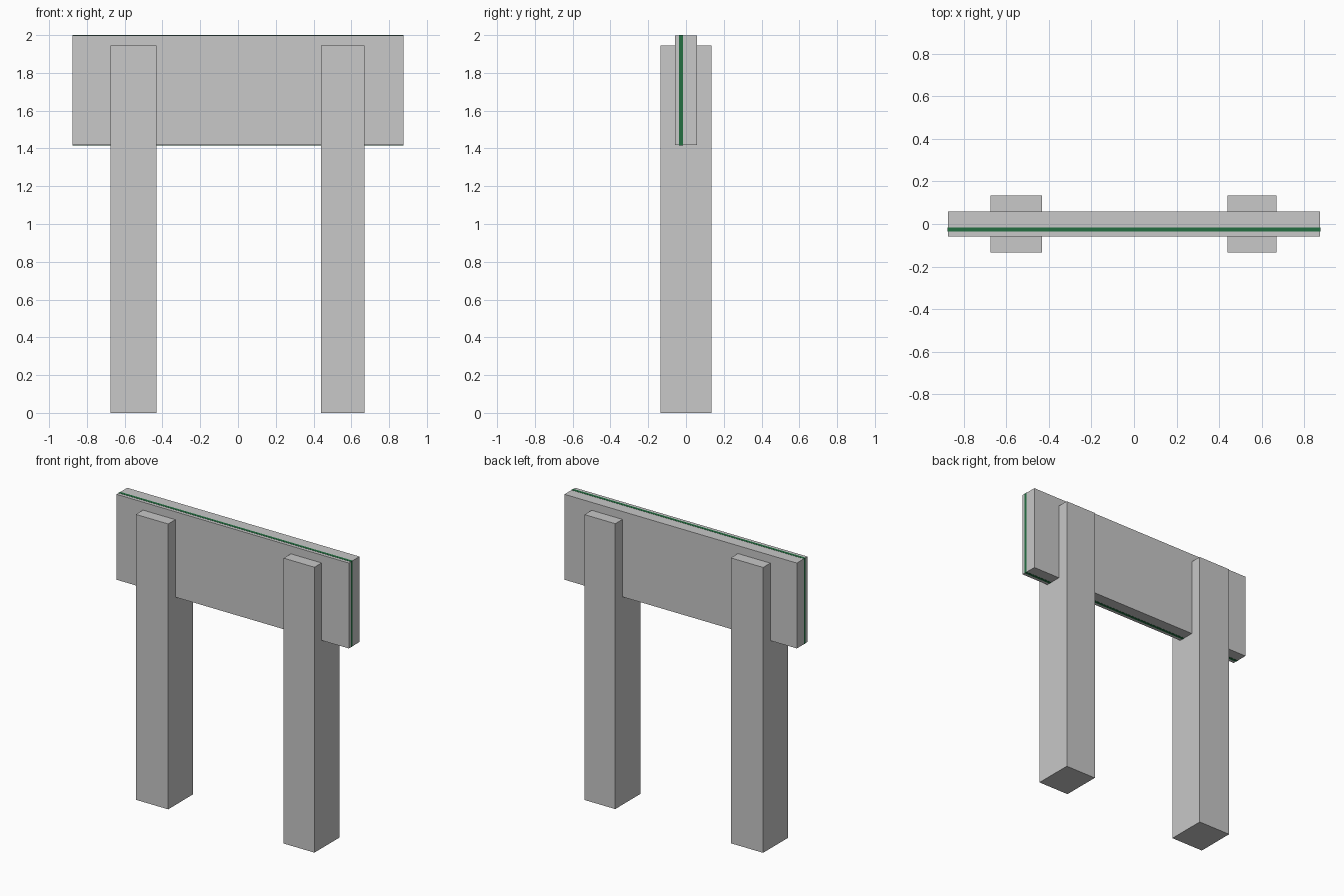
import bpy
from mathutils import Vector

cube = bpy.data.objects.get("Cube")
if cube:
    bpy.data.objects.remove(cube, do_unlink=True)


def make_material(name, rgb):
    mat = bpy.data.materials.new(name)
    mat.use_nodes = True
    color = (*rgb, 1.0)
    mat.diffuse_color = color
    mat.node_tree.nodes["Principled BSDF"].inputs["Base Color"].default_value = color
    return mat


def box(name, low, high, mat):
    """Axis-aligned box between two corners."""
    low, high = Vector(low), Vector(high)
    bpy.ops.mesh.primitive_cube_add(size=1, location=(low + high) / 2)
    obj = bpy.context.object
    obj.name = name
    obj.scale = high - low
    bpy.ops.object.transform_apply(location=False, rotation=False, scale=True)
    obj.data.materials.append(mat)
    return obj


grey = make_material("light grey", (0.58, 0.58, 0.58))
green = make_material("dark green", (0.017, 0.156, 0.053))

# Upright posts, the right one slightly wider
for name, x0, x1 in (("right_post", -0.676, -0.432), ("left_post", 0.439, 0.671)):
    box(name, (x0, -0.135, 0), (x1, 0.135, 1.945), grey)

# Sign board
box("board", (-0.876, -0.058, 1.417), (0.876, 0.058, 1.999), grey)

# Green core sheet, showing as a stripe around the board's edges
box("core_sheet", (-0.877, -0.036, 1.416), (0.877, -0.017, 2.0), green)
